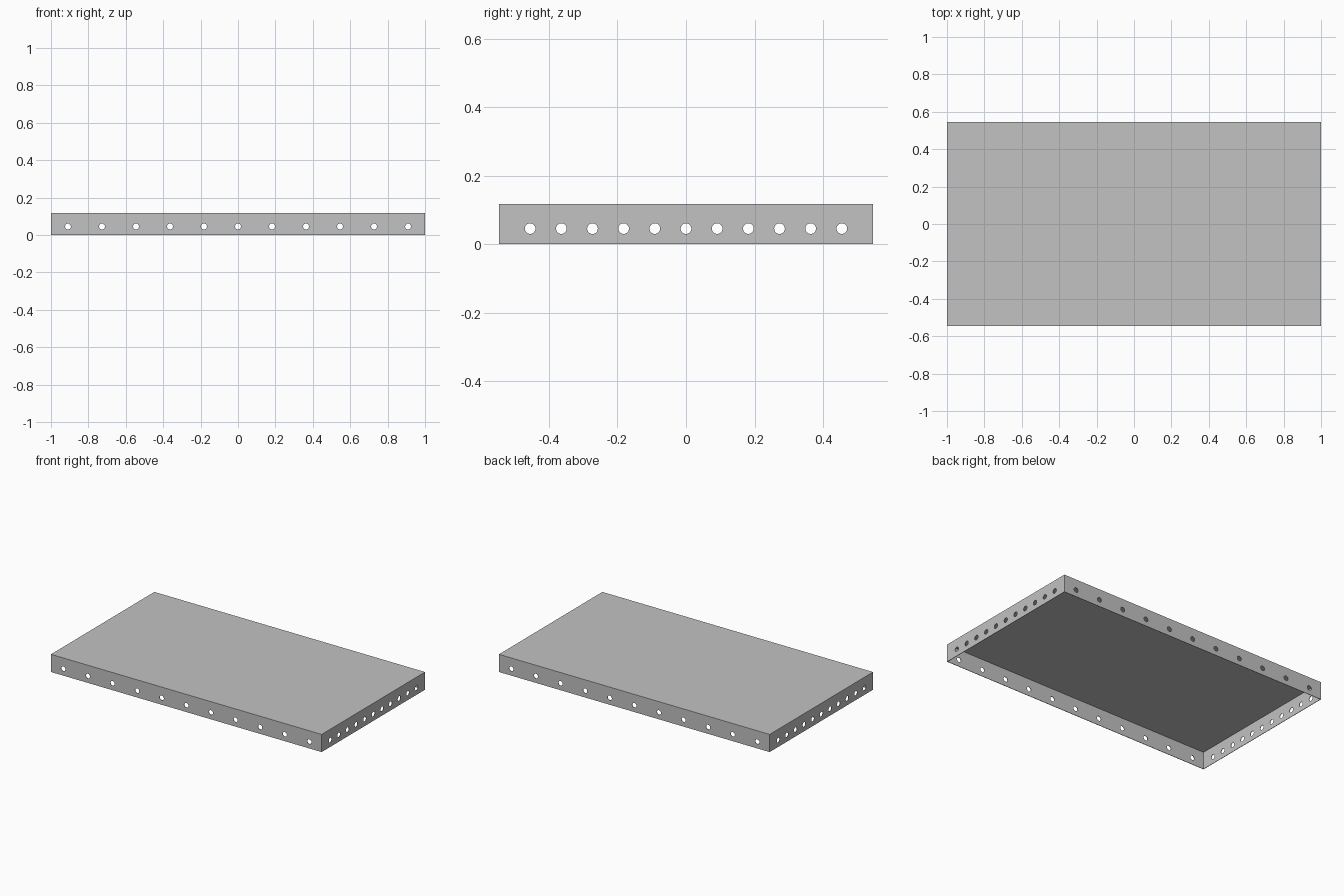
import bpy
import bmesh
from math import pi
from mathutils import Matrix, Vector

cube = bpy.data.objects.get("Cube")
if cube:
    bpy.data.objects.remove(cube, do_unlink=True)

LENGTH, WIDTH, HEIGHT = 2.0, 12 / 11, 0.118
SHEET = 0.003
HOLE_Z, HOLE_R = 0.0455, 0.0155
HOLES = 11

grey = bpy.data.materials.new("sheet_metal_grey")
grey.use_nodes = True
colour = (0.54, 0.54, 0.54, 1)
grey.diffuse_color = colour
grey.node_tree.nodes["Principled BSDF"].inputs["Base Color"].default_value = colour


def make_object(name, bm):
    mesh = bpy.data.meshes.new(name)
    bm.to_mesh(mesh)
    bm.free()
    obj = bpy.data.objects.new(name, mesh)
    bpy.context.collection.objects.link(obj)
    obj.data.materials.append(grey)
    return obj


def box(name, size, bottom):
    bm = bmesh.new()
    place = Matrix.Translation((0, 0, bottom + size[2] / 2))
    bmesh.ops.create_cube(bm, size=1, matrix=place @ Matrix.Diagonal((*size, 1)))
    return make_object(name, bm)


def rods(name, step, rotation, depth):
    """A row of parallel rods, each piercing two opposite walls."""
    bm = bmesh.new()
    for i in range(HOLES):
        centre = step * (i - HOLES // 2) + Vector((0, 0, HOLE_Z))
        bmesh.ops.create_cone(bm, cap_ends=True, segments=32, radius1=HOLE_R,
                              radius2=HOLE_R, depth=depth,
                              matrix=Matrix.Translation(centre) @ rotation)
    return make_object(name, bm)


# Sheet panel with four folded-down edges, open underneath
tray = box("folded_panel", (LENGTH, WIDTH, HEIGHT), 0)
cutters = [
    box("hollow_cutter", (LENGTH - 2 * SHEET, WIDTH - 2 * SHEET, HEIGHT), -SHEET),
    # Holes through the front and back edges
    rods("long_edge_hole_cutter", Vector((LENGTH / 11, 0, 0)),
         Matrix.Rotation(pi / 2, 4, "X"), WIDTH + 0.2),
    # Holes through the left and right edges
    rods("short_edge_hole_cutter", Vector((0, WIDTH / 12, 0)),
         Matrix.Rotation(pi / 2, 4, "Y"), LENGTH + 0.2),
]

bpy.context.view_layer.objects.active = tray
for cutter in cutters:
    cutter.hide_render = True
    cut = tray.modifiers.new(cutter.name, "BOOLEAN")
    cut.operation = "DIFFERENCE"
    cut.solver = "EXACT"
    cut.object = cutter
    bpy.ops.object.modifier_apply(modifier=cut.name)
    bpy.data.objects.remove(cutter, do_unlink=True)

# Round hole walls smooth, sheet folds sharp
bpy.ops.object.select_all(action="DESELECT")
tray.select_set(True)
bpy.ops.object.shade_smooth_by_angle(angle=pi / 6)
